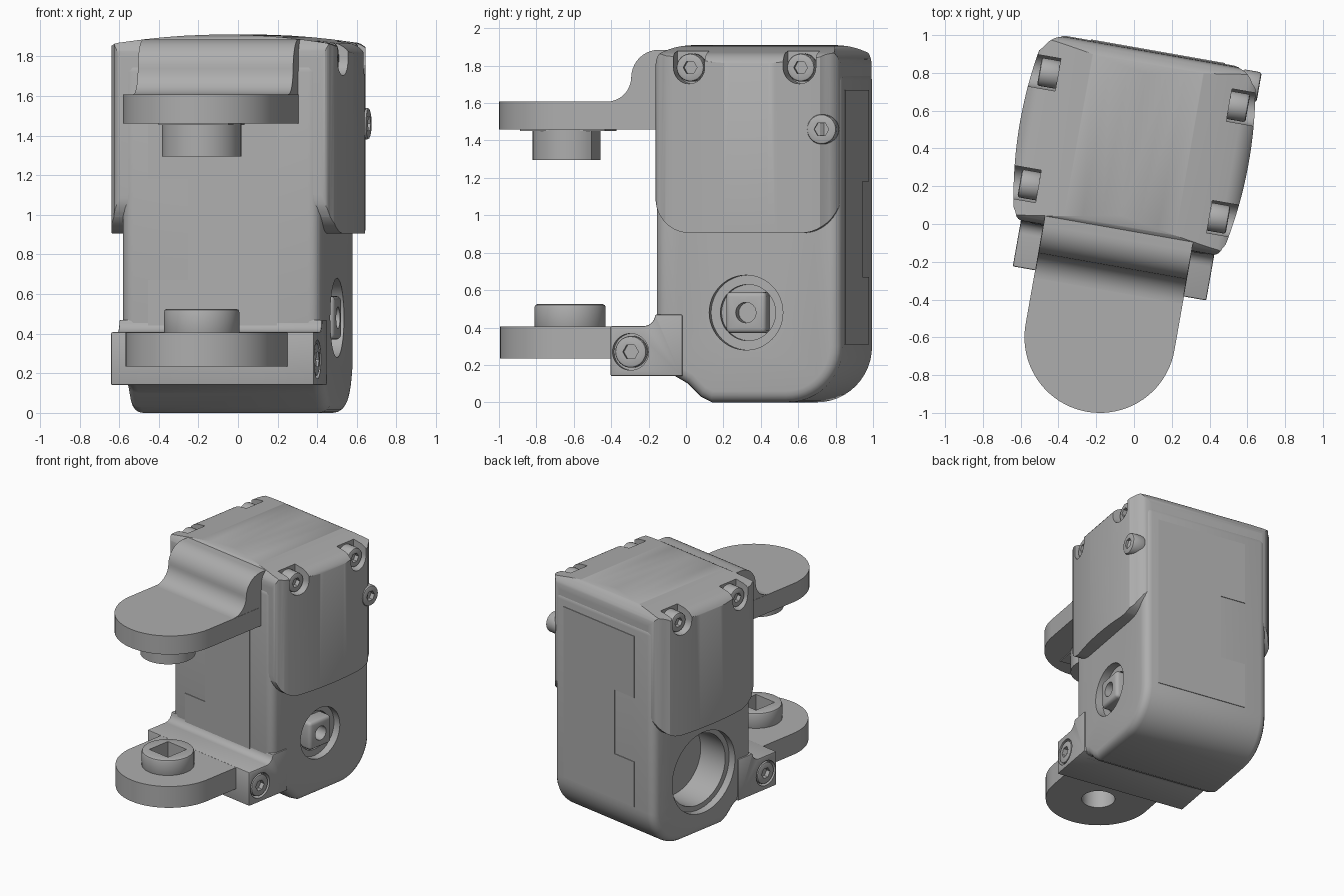
import bpy, bmesh, math
from mathutils import Matrix

cube = bpy.data.objects.get("Cube")
if cube:
    bpy.data.objects.remove(cube, do_unlink=True)

grey = bpy.data.materials.new("mid grey")
grey.use_nodes = True
grey.diffuse_color = (0.42, 0.42, 0.42, 1)
grey.node_tree.nodes["Principled BSDF"].inputs["Base Color"].default_value = (0.42, 0.42, 0.42, 1)

# Everything is built around the hinge axis, then turned and placed
PLACE = Matrix.Translation((-0.18, -0.6, 0)) @ Matrix.Rotation(math.radians(-10), 4, 'Z')
MAP = {'x': lambda t, u, v: (t, u, v),
       'y': lambda t, u, v: (u, t, v),
       'z': lambda t, u, v: (u, v, t)}
parts = []


def arc(cx, cy, r, a0, a1, n=10):
    steps = [math.radians(a0 + (a1 - a0) * i / n) for i in range(n + 1)]
    return [(cx + r * math.cos(a), cy + r * math.sin(a)) for a in steps]


def circle(cx, cy, r, n=48):
    return arc(cx, cy, r, 0, 360, n)[:-1]


def rounded(u0, u1, v0, v1, low, high):
    return (arc(u0 + low, v0 + low, low, 180, 270) + arc(u1 - low, v0 + low, low, 270, 360)
            + arc(u1 - high, v1 - high, high, 0, 90) + arc(u0 + high, v1 - high, high, 90, 180))


def extrude(name, pts, axis, a, b):
    """Prism of a 2D outline along an axis from a to b."""
    bm = bmesh.new()
    lo = [bm.verts.new(MAP[axis](a, *p)) for p in pts]
    hi = [bm.verts.new(MAP[axis](b, *p)) for p in pts]
    bm.faces.new(lo)
    bm.faces.new(hi)
    for i in range(len(pts)):
        j = (i + 1) % len(pts)
        bm.faces.new((lo[i], lo[j], hi[j], hi[i]))
    bmesh.ops.recalc_face_normals(bm, faces=bm.faces)
    mesh = bpy.data.meshes.new(name)
    bm.to_mesh(mesh)
    bm.free()
    mesh.materials.append(grey)
    ob = bpy.data.objects.new(name, mesh)
    bpy.context.collection.objects.link(ob)
    parts.append(ob)
    return ob


def apply(ob, kind, **settings):
    bpy.context.view_layer.objects.active = ob
    mod = ob.modifiers.new(kind, kind)
    for key, value in settings.items():
        setattr(mod, key, value)
    bpy.ops.object.modifier_apply(modifier=mod.name)


def bevel(ob, width, segments=3):
    apply(ob, 'BEVEL', width=width, segments=segments, limit_method='ANGLE',
          angle_limit=math.radians(40))


def combine(ob, other, operation='DIFFERENCE'):
    apply(ob, 'BOOLEAN', object=other, operation=operation, solver='EXACT')
    parts.remove(other)
    bpy.data.objects.remove(other, do_unlink=True)


def cut(ob, pts, axis, a, b):
    combine(ob, extrude("cutter", pts, axis, a, b))


def screw(name, side, y, z, r, inner, outer):
    head = extrude(name, circle(y, z, r, 32), 'x', side * inner, side * outer)
    bevel(head, 0.012, 2)
    cut(head, circle(y, z, r * 0.5, 6), 'x', side * (outer - 0.035), side * (outer + 0.1))


# Main housing, with the rounded heel and the sloped toe
profile = ([(0.53, 1.78), (0.53, 0.14), (0.63, 0.14), (0.70, 0.10), (0.77, 0.03), (0.83, 0)]
           + arc(1.24, 0.30, 0.30, 270, 360, 12) + [(1.54, 1.78)])
housing = extrude("housing", profile, 'x', -0.51, 0.51)
bevel(housing, 0.06, 4)
for r, depth in ((0.2, 0.45), (0.15, 0.41)):
    cut(housing, circle(1.025, 0.48, r), 'x', depth, 0.7)
for r, depth in ((0.32, 0.45), (0.28, 0.2)):
    cut(housing, circle(1.025, 0.48, r, 64), 'x', -0.7, -depth)

# Cap with bulged sides, domed top and rounded cheeks
cap = extrude("cap", rounded(0.535, 1.535, 0.905, 1.91, 0.2, 0.12), 'x', -0.8, 0.8)
section = ([(-0.63, 0.8), (0.63, 0.8)] + arc(0.51, 1.75, 0.12, 0, 80)
           + [(x / 10, 1.91 - 0.15 * (x / 10) ** 2) for x in range(4, -5, -1)]
           + arc(-0.51, 1.75, 0.12, 100, 180))
combine(cap, extrude("section", section, 'y', 0.3, 1.8), 'INTERSECT')
cheek = [(0.615 - 0.22 * (y - 1.05) ** 2, y) for y in [0.6 + 0.04 * i for i in range(22)]]
right = arc(0.51, 0.58, 0.045, 270, 350, 5) + cheek + arc(0.45, 1.415, 0.12, 25, 90, 6)
plan = right + [(-x, y) for x, y in reversed(right)]
combine(cap, extrude("plan", plan, 'z', 0.5, 2.2), 'INTERSECT')

# Notches and screws in the cap, on both sides
for side, word in ((1, "left"), (-1, "right")):
    for y, place in ((0.73, "front"), (1.33, "back")):
        notch = arc(y, 1.79, 0.087, 180, 360, 16) + [(y + 0.087, 2.1), (y - 0.087, 2.1)]
        cut(cap, notch, 'x', side * 0.46, side * 0.8)
        cut(housing, notch, 'x', side * 0.46, side * 0.8)
        screw(f"{word}_{place}_cap_screw", side, y, 1.79, 0.075, 0.44, 0.56)
screw("side_screw", 1, 1.45, 1.46, 0.08, 0.5, 0.6)

# Panels let into the front and back, each with a notch
for name, x0, x1, x2, top, bottom, ya, yb in (
        ("front_panel", 0.29, -0.37, -0.167, 1.47, 0.40, 0.525, 0.54),
        ("back_panel", 0.40, -0.32, -0.12, 1.67, 0.31, 1.53, 1.545)):
    outline = [(x0, bottom), (x0, top), (x1, top), (x1, 1.18), (x2, 1.18),
               (x2, 0.67), (x1, 0.67), (x1, bottom)]
    extrude(name, outline, 'y', ya, yb)

# Upper arm: round-ended plate and the curved riser behind it
plate = arc(0, 0, 0.4, 180, 360, 40) + [(0.4, 0.6), (-0.4, 0.6)]
extrude("upper_arm", plate, 'z', 1.46, 1.608)
riser = ([(0.6, 1.465), (0.2, 1.465), (0.2, 1.608)] + arc(0.25, 1.74, 0.132, 270, 360)
         + arc(0.532, 1.735, 0.15, 180, 90) + [(0.64, 1.885), (0.64, 1.5)])
extrude("upper_arm_riser", riser, 'x', -0.398, 0.398)
extrude("upper_boss", arc(0, -0.02, 0.2, 135, 405, 40), 'z', 1.295, 1.47)
extrude("upper_boss_pad", [(-0.18, -0.26), (0.18, -0.26), (0.18, 0.2), (-0.18, 0.2)],
        'z', 1.452, 1.465)

# Lower arm with its hollow boss
plate = arc(0, -0.01, 0.385, 180, 360, 40) + [(0.385, 0.4), (-0.385, 0.4)]
lower = extrude("lower_arm", plate, 'z', 0.235, 0.405)
cut(lower, circle(0, -0.02, 0.12), 'z', 0, 1)
boss = extrude("lower_boss", circle(0, -0.02, 0.19), 'z', 0.39, 0.525)
bevel(boss, 0.015, 2)
s = 0.095
cut(boss, [(-s, -0.02 - s), (s, -0.02 - s), (s, s - 0.02), (-s, s - 0.02)], 'z', 0, 1)

# Clamp block that carries the lower arm
block = ([(0.29, 0.14), (0.68, 0.14), (0.68, 0.47), (0.54, 0.47)]
         + arc(0.47, 0.47, 0.062, 360, 270, 6) + [(0.29, 0.408)])
clamp = extrude("clamp_block", block, 'x', -0.52, 0.52)
bevel(clamp, 0.02, 2)
for side, word in ((1, "left"), (-1, "right")):
    cut(clamp, circle(0.40, 0.27, 0.098), 'x', side * 0.47, side * 0.7)
    screw(f"{word}_clamp_screw", side, 0.40, 0.27, 0.085, 0.45, 0.52)

# Square drive shaft in the left recess
h = 0.11
shaft = extrude("drive_shaft", [(1.025 - h, 0.48 - h), (1.025 + h, 0.48 - h),
                                (1.025 + h, 0.48 + h), (1.025 - h, 0.48 + h)], 'x', 0.38, 0.515)
bevel(shaft, 0.025, 3)
cut(shaft, circle(1.025, 0.48, 0.055, 24), 'x', 0.42, 0.7)

# Place the assembly and smooth the curved faces
bpy.ops.object.select_all(action='DESELECT')
for ob in parts:
    ob.data.transform(PLACE)
    ob.select_set(True)
bpy.context.view_layer.objects.active = parts[0]
bpy.ops.object.shade_smooth_by_angle(angle=math.radians(30))
